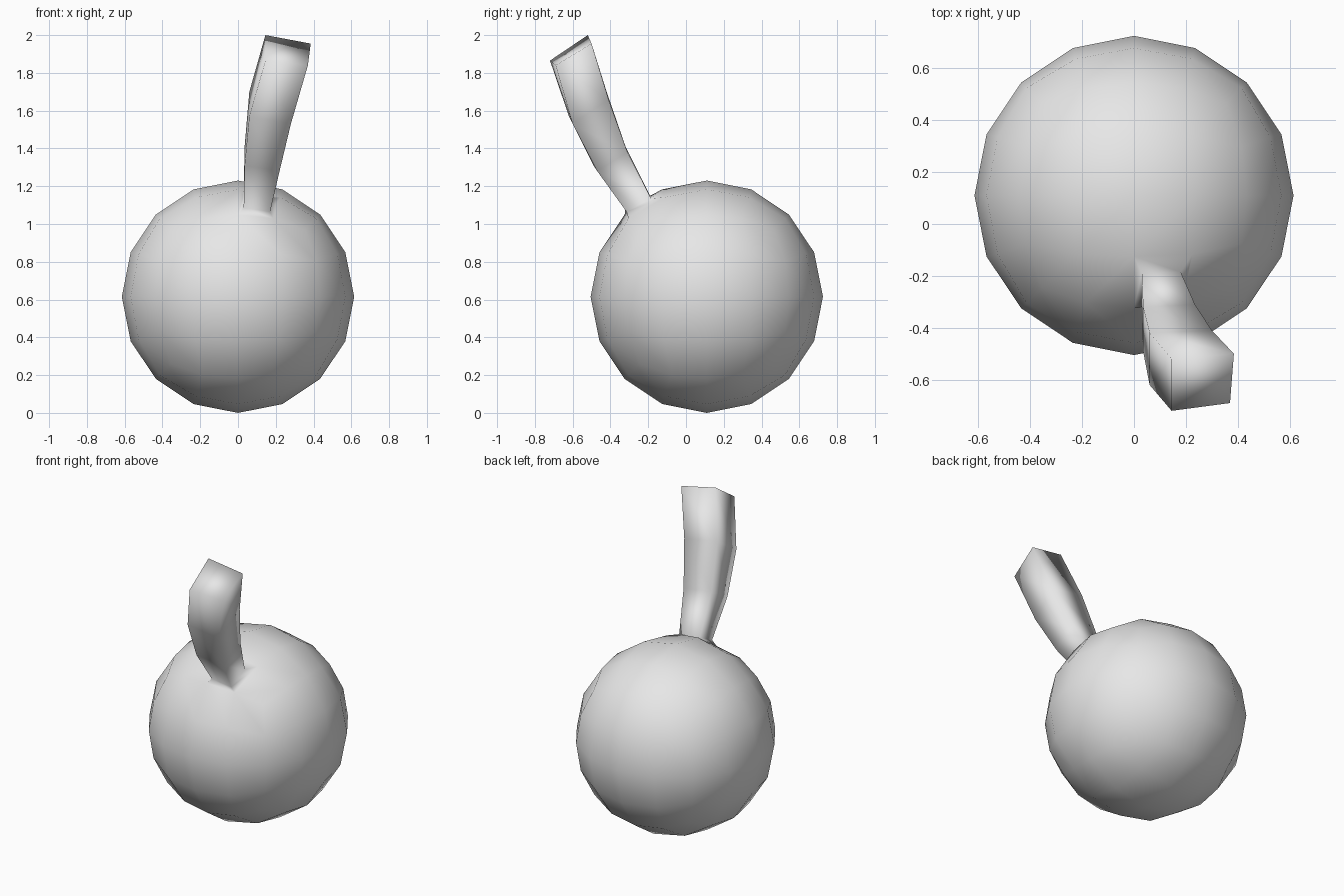
import bpy, bmesh
from mathutils import Vector

if "Cube" in bpy.data.objects:
    bpy.data.objects.remove(bpy.data.objects["Cube"])

RADIUS = 0.615
CENTRE = Vector((0, 0.11, 0.615))

# Stalk rings from base to tip: front-left, front-right, back-right, back-left
RINGS = [
    [(0.03, -0.32, 1.085), (0.17, -0.315, 1.065), (0.18, -0.185, 1.135), (0.03, -0.19, 1.15)],
    [(0.035, -0.49, 1.31), (0.22, -0.47, 1.28), (0.235, -0.31, 1.38), (0.035, -0.32, 1.41)],
    [(0.06, -0.62, 1.57), (0.28, -0.60, 1.53), (0.30, -0.41, 1.66), (0.06, -0.42, 1.70)],
    [(0.145, -0.72, 1.865), (0.37, -0.69, 1.84), (0.385, -0.50, 1.955), (0.145, -0.52, 2.0)],
]

bm = bmesh.new()

# Ball: a cube subdivided twice and rounded after each step
bmesh.ops.create_cube(bm, size=2)
for step in range(2):
    bmesh.ops.subdivide_edges(bm, edges=bm.edges[:], cuts=1, use_grid_fill=True)
    for v in bm.verts:
        v.co.normalize()
for v in bm.verts:
    v.co = v.co * RADIUS + CENTRE

# Stalk: extruded from the upper front face, ring by ring
start = CENTRE + Vector((0.1, -0.32, 0.48))
face = min(bm.faces, key=lambda f: (f.calc_center_median() - start).length)
for fl, fr, br, bl in RINGS:
    face = bmesh.ops.extrude_discrete_faces(bm, faces=[face])["faces"][0]
    mid = face.calc_center_median()
    targets = [(v, (v.co.x > mid.x, v.co.y > mid.y)) for v in face.verts]
    corner = {(False, False): fl, (True, False): fr, (True, True): br, (False, True): bl}
    for v, key in targets:
        v.co = corner[key]

bmesh.ops.recalc_face_normals(bm, faces=bm.faces[:])
for f in bm.faces:
    f.smooth = True

mesh = bpy.data.meshes.new("ball_with_stalk")
bm.to_mesh(mesh)
bm.free()

# Single grey colour
grey = bpy.data.materials.new("light_grey")
grey.diffuse_color = (0.8, 0.8, 0.8, 1)
grey.use_nodes = True
grey.node_tree.nodes["Principled BSDF"].inputs["Base Color"].default_value = grey.diffuse_color
mesh.materials.append(grey)
ball = bpy.data.objects.new("ball_with_stalk", mesh)
bpy.context.collection.objects.link(ball)
